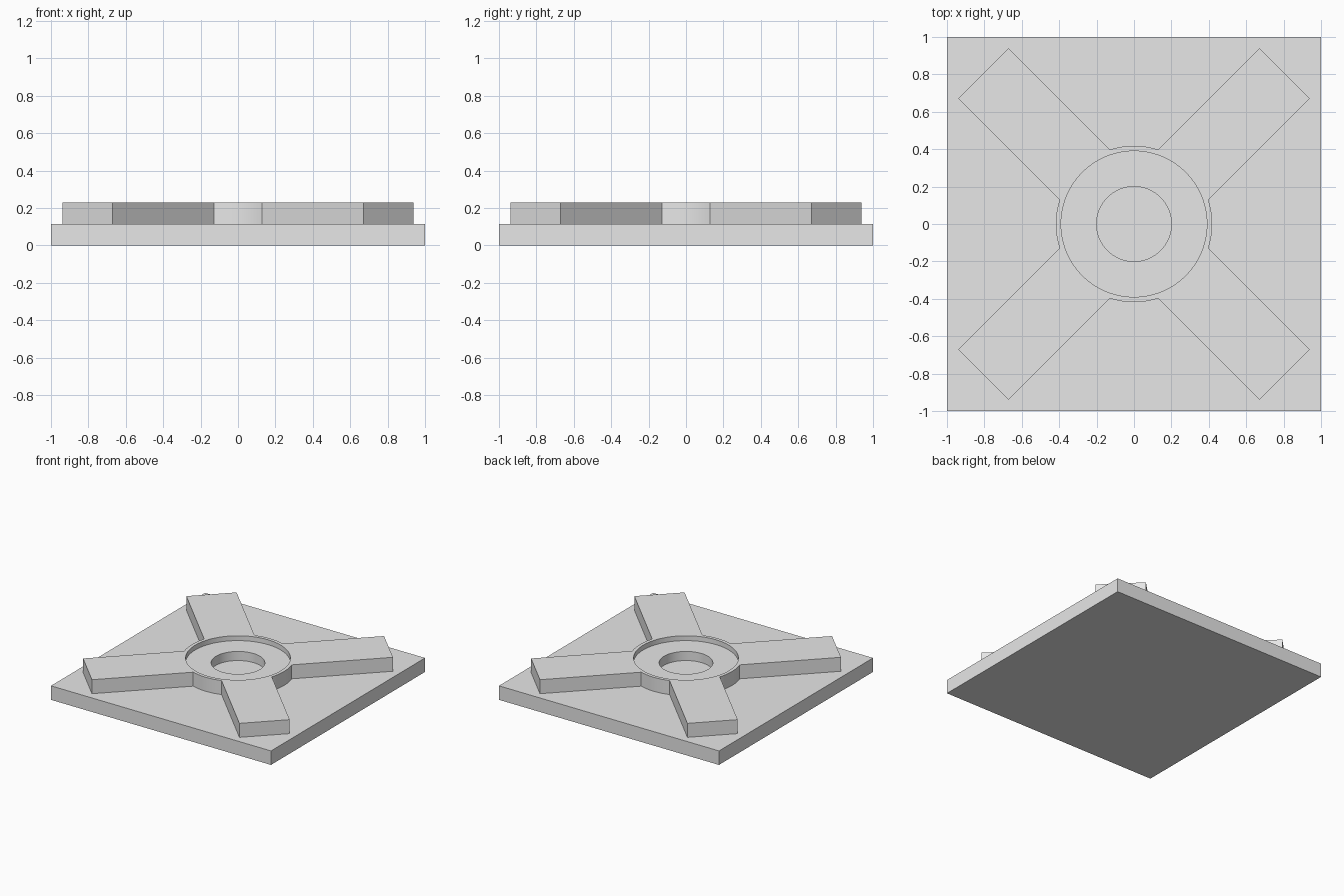
import bpy, bmesh
from math import pi, sin, cos, asin, sqrt

if "Cube" in bpy.data.objects:
    bpy.data.objects.remove(bpy.data.objects["Cube"])

BASE_TOP, HUB_FLOOR, TOP = 0.115, 0.19, 0.23
HUB_R, RECESS_R, HOLE_R = 0.418, 0.39, 0.20
ARM_LEN, ARM_HALF = 1.138, 0.19

grey = bpy.data.materials.new("plain grey")
grey.use_nodes = True
grey.diffuse_color = (0.8, 0.8, 0.8, 1)
grey.node_tree.nodes["Principled BSDF"].inputs["Base Color"].default_value = (0.8, 0.8, 0.8, 1)


def prism(name, outline, z0, z1):
    """Extrude a flat outline from z0 up to z1."""
    bm = bmesh.new()
    face = bm.faces.new([bm.verts.new((x, y, z0)) for x, y in outline])
    top = bmesh.ops.extrude_face_region(bm, geom=[face])["geom"]
    verts = [v for v in top if isinstance(v, bmesh.types.BMVert)]
    bmesh.ops.translate(bm, verts=verts, vec=(0, 0, z1 - z0))
    bmesh.ops.recalc_face_normals(bm, faces=bm.faces)
    mesh = bpy.data.meshes.new(name)
    bm.to_mesh(mesh)
    bm.free()
    mesh.materials.append(grey)
    obj = bpy.data.objects.new(name, mesh)
    bpy.context.collection.objects.link(obj)
    return obj


def circle(radius, count=96):
    return [(radius * cos(2 * pi * i / count), radius * sin(2 * pi * i / count))
            for i in range(count)]


def select_only(obj):
    bpy.ops.object.select_all(action='DESELECT')
    obj.select_set(True)
    bpy.context.view_layer.objects.active = obj


def cut_round(obj, radius, z0):
    """Bore a round pocket from the top down to z0."""
    cutter = prism("bore_cutter", circle(radius), z0, TOP + 0.1)
    cutter.hide_render = True
    mod = obj.modifiers.new("bore", 'BOOLEAN')
    mod.operation, mod.solver, mod.object = 'DIFFERENCE', 'EXACT', cutter
    select_only(obj)
    bpy.ops.object.modifier_apply(modifier=mod.name)
    bpy.data.objects.remove(cutter)


# Square base plate
prism("base_plate", [(-1, -1), (1, -1), (1, 1), (-1, 1)], 0, BASE_TOP)

# Hub with four diagonal arms: each quarter is an arm end, then a hub arc
outline = []
spread = asin(ARM_HALF / HUB_R)
for q in range(4):
    a = pi / 4 + q * pi / 2
    for side in (-1, 1):
        outline.append((ARM_LEN * cos(a) - side * ARM_HALF * sin(a),
                        ARM_LEN * sin(a) + side * ARM_HALF * cos(a)))
    steps = 12
    for i in range(steps + 1):
        t = a + spread + (pi / 2 - 2 * spread) * i / steps
        outline.append((HUB_R * cos(t), HUB_R * sin(t)))
hub = prism("hub_with_arms", outline, BASE_TOP, TOP)

# Shallow round recess, then the central hole
cut_round(hub, RECESS_R, HUB_FLOOR)
cut_round(hub, HOLE_R, BASE_TOP - 0.05)
select_only(hub)
bpy.ops.object.shade_smooth_by_angle()
